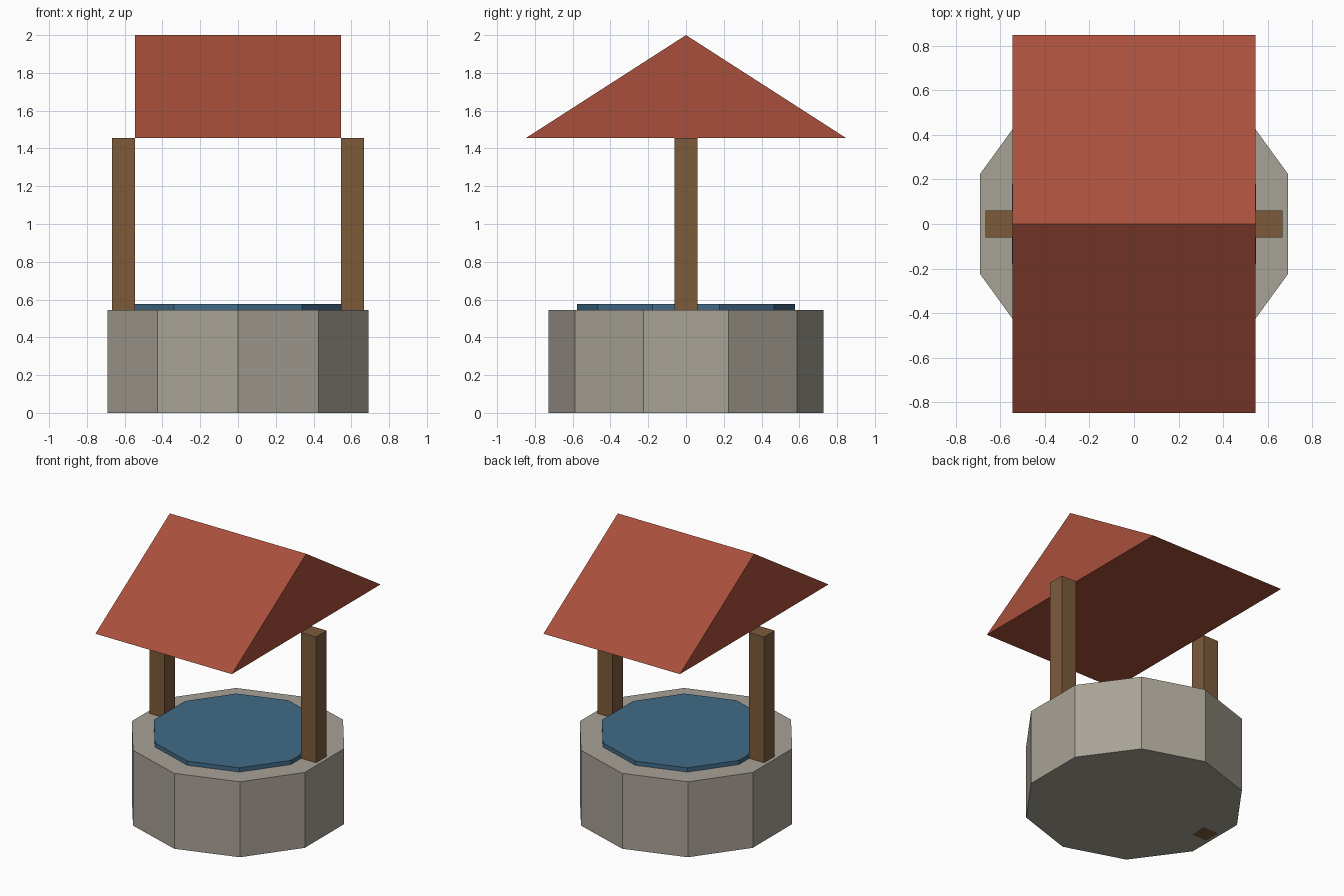
import bpy
import bmesh
from mathutils import Matrix

default = bpy.data.objects.get("Cube")
if default:
    bpy.data.objects.remove(default, do_unlink=True)

U = 2 / 3.3  # one building unit


def material(name, rgb):
    """Flat colour given as 0-255 display values, stored as linear."""
    colour = [((c / 255 + 0.055) / 1.055) ** 2.4 for c in rgb] + [1]
    mat = bpy.data.materials.new(name)
    mat.diffuse_color = colour
    mat.use_nodes = True
    shader = next(n for n in mat.node_tree.nodes if n.type == 'BSDF_PRINCIPLED')
    shader.inputs["Base Color"].default_value = colour
    shader.inputs["Roughness"].default_value = 0.9
    return mat


stone = material("stone_grey", (168, 162, 150))
wood = material("wood_brown", (125, 91, 59))
tile = material("roof_red", (169, 79, 59))
blue = material("water_blue", (65, 106, 135))


def add_object(name, bm, mat):
    bmesh.ops.recalc_face_normals(bm, faces=bm.faces)
    mesh = bpy.data.meshes.new(name)
    bm.to_mesh(mesh)
    bm.free()
    mesh.materials.append(mat)
    obj = bpy.data.objects.new(name, mesh)
    bpy.context.collection.objects.link(obj)
    return obj


def prism(name, profile, direction, mat):
    """Extrude a closed outline along a direction."""
    bm = bmesh.new()
    face = bm.faces.new([bm.verts.new(p) for p in profile])
    result = bmesh.ops.extrude_face_region(bm, geom=[face], use_keep_orig=True)
    moved = [v for v in result["geom"] if isinstance(v, bmesh.types.BMVert)]
    bmesh.ops.translate(bm, verts=moved, vec=direction)
    return add_object(name, bm, mat)


def decagon(name, radius, bottom, top, mat):
    """Ten-sided drum with a corner pointing to the front."""
    bm = bmesh.new()
    turn = Matrix.Rotation(1.5707963, 4, 'Z')
    bmesh.ops.create_cone(bm, cap_ends=True, segments=10, radius1=radius,
                          radius2=radius, depth=top - bottom,
                          matrix=Matrix.Translation((0, 0, (top + bottom) / 2)) @ turn)
    # make sure a corner lies on the y axis
    if min(abs(v.co.x) for v in bm.verts) > 0.01:
        bmesh.ops.rotate(bm, verts=bm.verts, matrix=turn)
    return add_object(name, bm, mat)


# Stone wall and the water disc standing just above it
decagon("well_wall", 1.2 * U, 0.0005, 0.9 * U, stone)
decagon("water", 0.95 * U, 0.85 * U, 0.95 * U, blue)

# Square posts rising through the wall
half = 0.1 * U
for name, side, foot in (("right_post", -1, 0), ("left_post", 1, 0.001)):
    corners = [(side * U + sx * half, sy * half, foot)
               for sx, sy in ((-1, -1), (1, -1), (1, 1), (-1, 1))]
    prism(name, corners, (0, 0, 2.4 * U - foot), wood)

# Gabled roof, ridge running from side to side
end = -0.9 * U
gable = [(end, -1.4 * U, 2.4 * U), (end, 1.4 * U, 2.4 * U), (end, 0, 3.3 * U)]
prism("roof", gable, (-2 * end, 0, 0), tile)
